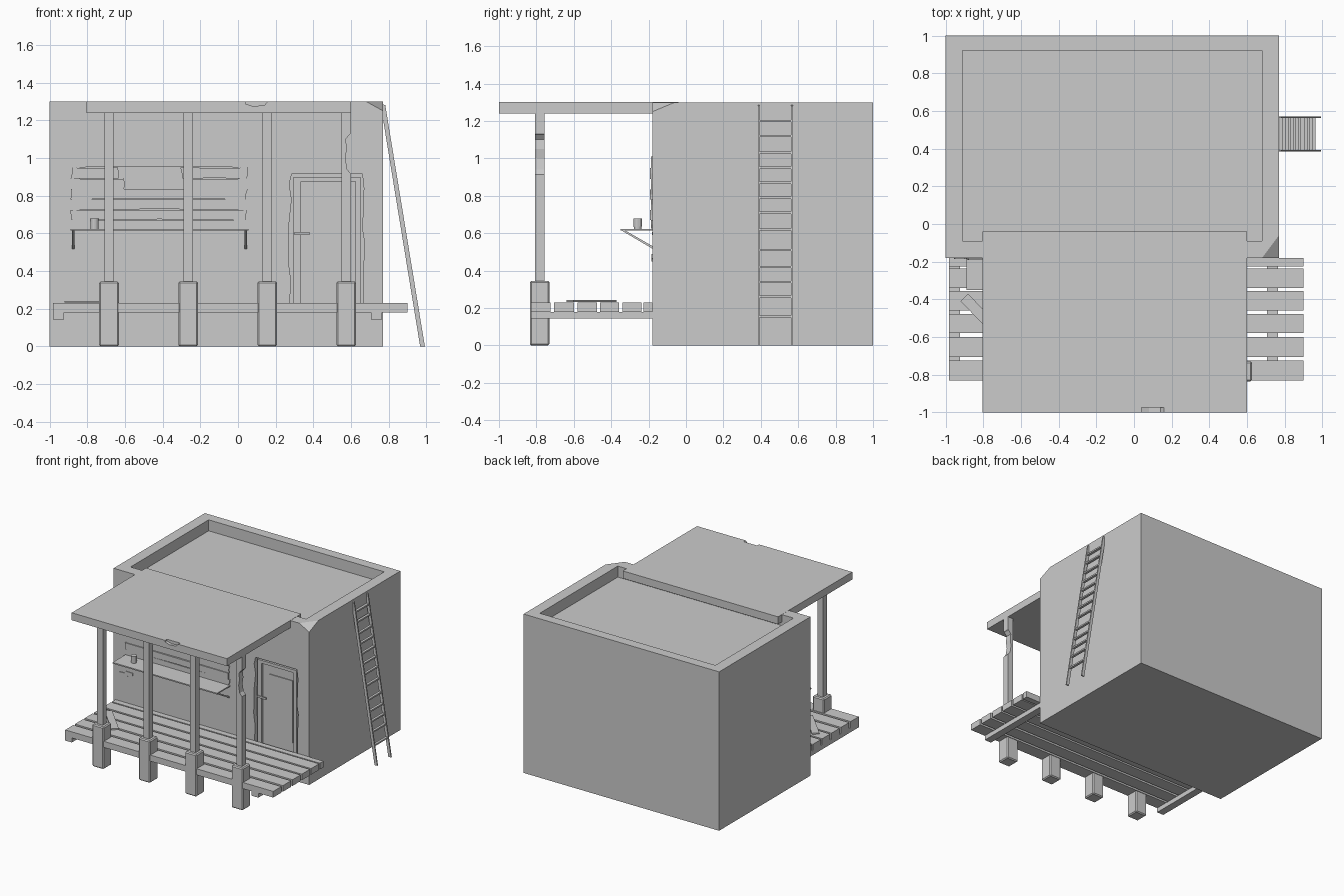
import bpy, bmesh, math, random
from mathutils import Vector, Matrix

if "Cube" in bpy.data.objects:
    bpy.data.objects.remove(bpy.data.objects["Cube"])

random.seed(4)
GREY = bpy.data.materials.new("weathered_grey")
GREY.diffuse_color = (0.6, 0.6, 0.6, 1)
GREY.use_nodes = True
GREY.node_tree.nodes["Principled BSDF"].inputs["Base Color"].default_value = GREY.diffuse_color


def finish(name, bm):
    bmesh.ops.recalc_face_normals(bm, faces=bm.faces[:])
    me = bpy.data.meshes.new(name)
    bm.to_mesh(me)
    bm.free()
    me.materials.append(GREY)
    ob = bpy.data.objects.new(name, me)
    bpy.context.collection.objects.link(ob)
    return ob


def prism(name, pts, y0, y1):
    """Extrude an x-z outline along y."""
    bm = bmesh.new()
    a = [bm.verts.new((x, y0, z)) for x, z in pts]
    b = [bm.verts.new((x, y1, z)) for x, z in pts]
    bm.faces.new(a)
    bm.faces.new(b[::-1])
    n = len(pts)
    for i in range(n):
        j = (i + 1) % n
        bm.faces.new((a[i], b[i], b[j], a[j]))
    return finish(name, bm)


def box(name, x0, x1, y0, y1, z0, z1):
    return prism(name, [(x0, z0), (x1, z0), (x1, z1), (x0, z1)], y0, y1)


def cut(ob, cutter):
    cutter.hide_render = True
    m = ob.modifiers.new("cut", 'BOOLEAN')
    m.operation, m.solver, m.object = 'DIFFERENCE', 'EXACT', cutter
    bpy.context.view_layer.objects.active = ob
    bpy.ops.object.modifier_apply(modifier=m.name)
    bpy.data.objects.remove(cutter)


WALL = -0.18

# house body with sunken roof, door opening and window opening
house = box("house_body", -1, 0.77, WALL, 1, 0, 1.3)
cut(house, box("roof_cutter", -0.91, 0.68, -0.09, 0.92, 1.21, 1.4))
cut(house, prism("door_cutter", [
    (0.275, 0.2), (0.665, 0.2), (0.665, 0.4), (0.672, 0.55), (0.66, 0.62), (0.668, 0.84),
    (0.66, 0.915), (0.285, 0.915), (0.272, 0.86), (0.285, 0.78), (0.272, 0.66),
    (0.268, 0.45), (0.28, 0.36)], -0.3, -0.14))
cut(house, box("window_cutter", -0.84, 0.0, -0.3, -0.13, 0.66, 0.97))

# broken corner of the house
bm = bmesh.new()
bm.from_mesh(house.data)
r = bmesh.ops.bisect_plane(bm, geom=bm.verts[:] + bm.edges[:] + bm.faces[:],
                           plane_co=(0.68, WALL, 1.3),
                           plane_no=Vector((1 / .09, -1 / .12, 1 / .05)).normalized(),
                           clear_outer=True)
bmesh.ops.holes_fill(bm, edges=[e for e in r['geom_cut'] if isinstance(e, bmesh.types.BMEdge)])
bm.to_mesh(house.data)
bm.free()

# porch roof with a chipped front edge
roof = box("porch_roof", -0.805, 0.6, -1, -0.04, 1.24, 1.301)
cut(roof, prism("roof_chip_cutter", [(0.04, 1.32), (0.04, 1.288), (0.08, 1.275), (0.14, 1.28),
                                     (0.175, 1.32)], -1.05, -0.975))

# door: frame, leaf, raised panel, handle
box("door_frame_left", 0.295, 0.335, -0.172, -0.13, 0.2, 0.9)
box("door_frame_right", 0.625, 0.65, -0.172, -0.13, 0.2, 0.9)
box("door_frame_top", 0.335, 0.625, -0.172, -0.13, 0.875, 0.9)
box("door_leaf", 0.335, 0.625, -0.155, -0.13, 0.2, 0.875)
box("door_panel", 0.395, 0.605, -0.162, -0.15, 0.29, 0.8)
box("door_handle", 0.3, 0.38, -0.182, -0.174, 0.592, 0.608)

# boarded-up window: ragged planks, two of them broken in the middle
def board(name, x0, x1, z0, z1, t):
    k = lambda s=0.008: random.uniform(-s, s)
    zm = (z0 + z1) / 2
    prism(name, [(x0 + k(), z0), ((x0 + x1) / 2, z0 + abs(k(0.006))), (x1 + k(), z0), (x1 + k(), zm),
                 (x1 + k(), z1), ((x0 + x1) / 2 + k(0.1), z1 - abs(k(0.006))), (x0 + k(), z1),
                 (x0 + k(), zm)], WALL - t, WALL + 0.01)


edges = [1.01, 0.95, 0.89, 0.835, 0.78, 0.725, 0.67, 0.625]
for i in range(7):
    z1, z0, t = edges[i], edges[i + 1], 0.012 if i % 2 else 0.006
    if i in (1, 2):
        board(f"window_board_{i}_left", -0.885, -0.66 + 0.03 * i, z0, z1, t)
        board(f"window_board_{i}_right", -0.33 + 0.03 * i, 0.05, z0, z1, t)
    else:
        board(f"window_board_{i}", -0.885, 0.05, z0, z1, t)

# counter, its struts and a cup
box("counter", -0.89, 0.055, -0.35, WALL, 0.614, 0.624)
for x, side in ((-0.875, "left"), (0.042, "right")):
    bm = bmesh.new()
    prof = [(-0.345, 0.615), (-0.325, 0.615), (WALL, 0.532), (WALL, 0.518)]
    f = bm.faces.new([bm.verts.new((x - 0.007, y, z)) for y, z in prof])
    ext = bmesh.ops.extrude_face_region(bm, geom=[f])
    bmesh.ops.translate(bm, vec=(0.014, 0, 0),
                        verts=[v for v in ext['geom'] if isinstance(v, bmesh.types.BMVert)])
    finish(f"counter_strut_{side}", bm)
bm = bmesh.new()
bmesh.ops.create_cone(bm, cap_ends=True, segments=12, radius1=0.021, radius2=0.023, depth=0.056,
                      matrix=Matrix.Translation((-0.762, -0.258, 0.652)))
finish("cup", bm)

# exposed bricks in the wall
prism("exposed_bricks", [(-0.955, 0.45), (-0.87, 0.45), (-0.865, 0.462), (-0.825, 0.465), (-0.825, 0.488),
                         (-0.89, 0.49), (-0.9, 0.472), (-0.95, 0.47)], WALL - 0.005, WALL + 0.01)

# deck planks, joists and loose boards
for i, (y0, y1) in enumerate([(-0.83, -0.725), (-0.705, -0.6), (-0.58, -0.477), (-0.46, -0.357),
                              (-0.34, -0.237), (-0.226, WALL)]):
    box(f"deck_plank_{i}", -0.983, 0.9, y0, y1, 0.18, 0.23)
for x, side in ((-0.983, "left"), (0.705, "right")):
    box(f"deck_joist_{side}", x, x + 0.06, -0.83, WALL, 0.143, 0.18)
loose = box("loose_board", -0.16, 0.16, -0.028, 0.028, 0, 0.01)
loose.location = (-0.79, -0.505, 0.232)
loose.rotation_euler = (0, 0, math.radians(-46))

# porch footings and posts, the last post splintered
for i in range(4):
    x = -0.685 + 0.42 * i
    foot = box(f"post_footing_{i}", x - 0.052, x + 0.052, -0.835, -0.73, 0, 0.345)
    bev = foot.modifiers.new("bevel", 'BEVEL')
    bev.width, bev.segments = 0.008, 1
    a, b = x - 0.025, x + 0.025
    if i < 3:
        pts = [(a, 0.33), (b, 0.33), (b, 1.25), (a, 1.25)]
    else:
        pts = [(a, 0.33), (b, 0.33), (b, 0.915), (b - 0.02, 0.94), (b - 0.03, 1.0), (b - 0.022, 1.05),
               (b - 0.028, 1.1), (b - 0.008, 1.125), (b, 1.13), (b, 1.25), (a, 1.25)]
    prism(f"porch_post_{i}", pts, -0.806, -0.756)

# leaning ladder
rail = [(0.771, 1.2), (0.771, 1.285), (0.782, 1.28), (0.992, 0), (0.967, 0)]
for y, side in ((0.384, "front"), (0.562, "back")):
    prism(f"ladder_rail_{side}", rail, y, y + 0.01)
for i, z in enumerate([0.155, 0.26, 0.34, 0.42, 0.51, 0.62, 0.71, 0.79, 0.87, 0.95, 1.03, 1.12, 1.2]):
    x = 0.979 - 0.164 * z
    box(f"ladder_rung_{i}", x - 0.01, x + 0.01, 0.39, 0.566, z - 0.006, z + 0.006)
